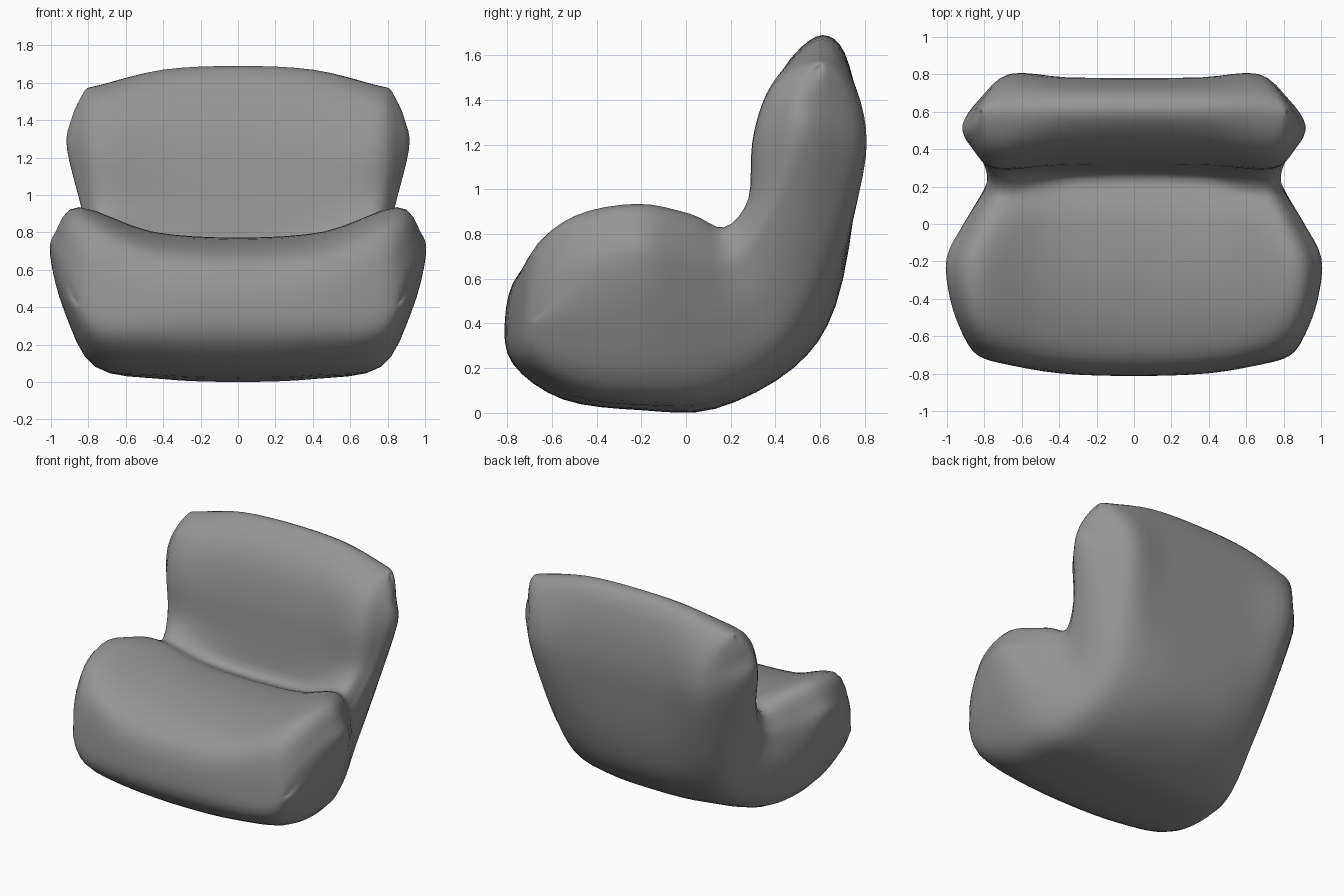
import bpy
import bmesh
from mathutils import Vector

STEPS = 4        # subdivisions between neighbouring control points
MID_X = 0.55     # where the mid rail sits between the centre and the edge
MID_BLEND = 0.2  # how far the mid rail follows the edge (crowned or dished)
BULGE = 1.05     # outward swell of the padding between edge and side

if "Cube" in bpy.data.objects:
    bpy.data.objects.remove(bpy.data.objects["Cube"])

# Rails run from the seat's front nose, through the crease, to the top of the back.
# Centre rails hold (y, z); edge and side rails hold (x, y, z).
inner_centre = [(-.81, .42), (-.75, .62), (-.56, .72), (-.25, .77), (.06, .76), (.25, .71),
                (.3, .9), (.33, 1.2), (.39, 1.45), (.49, 1.61), (.61, 1.69)]
outer_centre = [(-.81, .42), (-.775, .22), (-.55, .06), (-.2, .012), (.13, .018), (.48, .2),
                (.67, .48), (.765, 1.0), (.775, 1.33), (.71, 1.61), (.61, 1.69)]
inner_edge = [(.72, -.74, .42), (.76, -.68, .72), (.83, -.5, .88), (.85, -.22, .935),
              (.77, .02, .89), (.7, .17, .83), (.72, .28, .96), (.74, .3, 1.22),
              (.74, .36, 1.42), (.73, .46, 1.54), (.73, .61, 1.59)]
outer_edge = [(.72, -.74, .42), (.75, -.7, .24), (.76, -.45, .11), (.76, -.15, .08),
              (.7, .12, .1), (.62, .42, .27), (.62, .63, .6), (.66, .785, 1.08),
              (.67, .79, 1.33), (.71, .71, 1.52), (.73, .61, 1.59)]
side = [(.86, -.67, .42), (.92, -.58, .52), (.98, -.4, .62), (1, -.18, .68),
        (.9, .02, .6), (.78, .24, .62), (.83, .42, .9), (.915, .52, 1.25),
        (.89, .53, 1.4), (.85, .57, 1.5), (.81, .6, 1.55)]


def spline(a, b, c, d, t):
    """Smooth curve from b to c, with a and d as the neighbours."""
    return b + 0.5 * t * ((c - a) + t * ((2 * a - 5 * b + 4 * c - d)
                                         + t * (3 * (b - c) + d - a)))


def mid_point(centre, edge):
    point = centre.lerp(edge, MID_BLEND)
    point.x = edge.x * MID_X
    return point


def shoulder(edge, flank):
    point = edge.lerp(flank, 0.5)
    point.x *= BULGE
    return point


def control_ring(i):
    """Closed cross-section: centre of the inner face, round the left side, and back."""
    top, bottom = Vector((0, *inner_centre[i])), Vector((0, *outer_centre[i]))
    top_edge, bottom_edge = Vector(inner_edge[i]), Vector(outer_edge[i])
    flank = Vector(side[i])
    half = [top, mid_point(top, top_edge), top_edge, shoulder(top_edge, flank), flank,
            shoulder(bottom_edge, flank), bottom_edge, mid_point(bottom, bottom_edge), bottom]
    mirrored = [Vector((-p.x, p.y, p.z)) for p in reversed(half[1:-1])]
    return half + mirrored


def flipped(ring):
    """The same ring with inner and outer faces swapped, to round the ends."""
    half = len(ring) // 2
    return [ring[(half - j) % len(ring)] for j in range(len(ring))]


def refine_ring(ring):
    n = len(ring)
    return [spline(ring[j - 1], ring[j], ring[(j + 1) % n], ring[(j + 2) % n], s / STEPS)
            for j in range(n) for s in range(STEPS)]


def loft(rings):
    """Interpolate the rings lengthwise and skin them."""
    padded = [flipped(rings[1])] + rings + [flipped(rings[-2])]
    sections = []
    for k in range(1, len(rings)):
        for s in range(STEPS):
            sections.append([spline(*points, s / STEPS)
                             for points in zip(*padded[k - 1:k + 3])])
    sections.append(rings[-1])

    bm = bmesh.new()
    loops = [[bm.verts.new(p) for p in refine_ring(section)] for section in sections]
    for lower, upper in zip(loops, loops[1:]):
        n = len(lower)
        for j in range(n):
            bm.faces.new((lower[j], lower[(j + 1) % n], upper[(j + 1) % n], upper[j]))
    # The end rings are folded flat, so welding closes the shell
    bmesh.ops.remove_doubles(bm, verts=bm.verts, dist=0.0005)
    bmesh.ops.recalc_face_normals(bm, faces=bm.faces)
    return bm


# Upholstery colour
fabric = bpy.data.materials.new("grey_fabric")
fabric.use_nodes = True
colour = (0.3, 0.3, 0.3, 1)
fabric.diffuse_color = colour
fabric.node_tree.nodes["Principled BSDF"].inputs["Base Color"].default_value = colour

# One-piece padded chair body
bm = loft([control_ring(i) for i in range(len(side))])
mesh = bpy.data.meshes.new("armchair_body")
bm.to_mesh(mesh)
bm.free()
mesh.materials.append(fabric)
for polygon in mesh.polygons:
    polygon.use_smooth = True
body = bpy.data.objects.new("armchair_body", mesh)
bpy.context.collection.objects.link(body)
